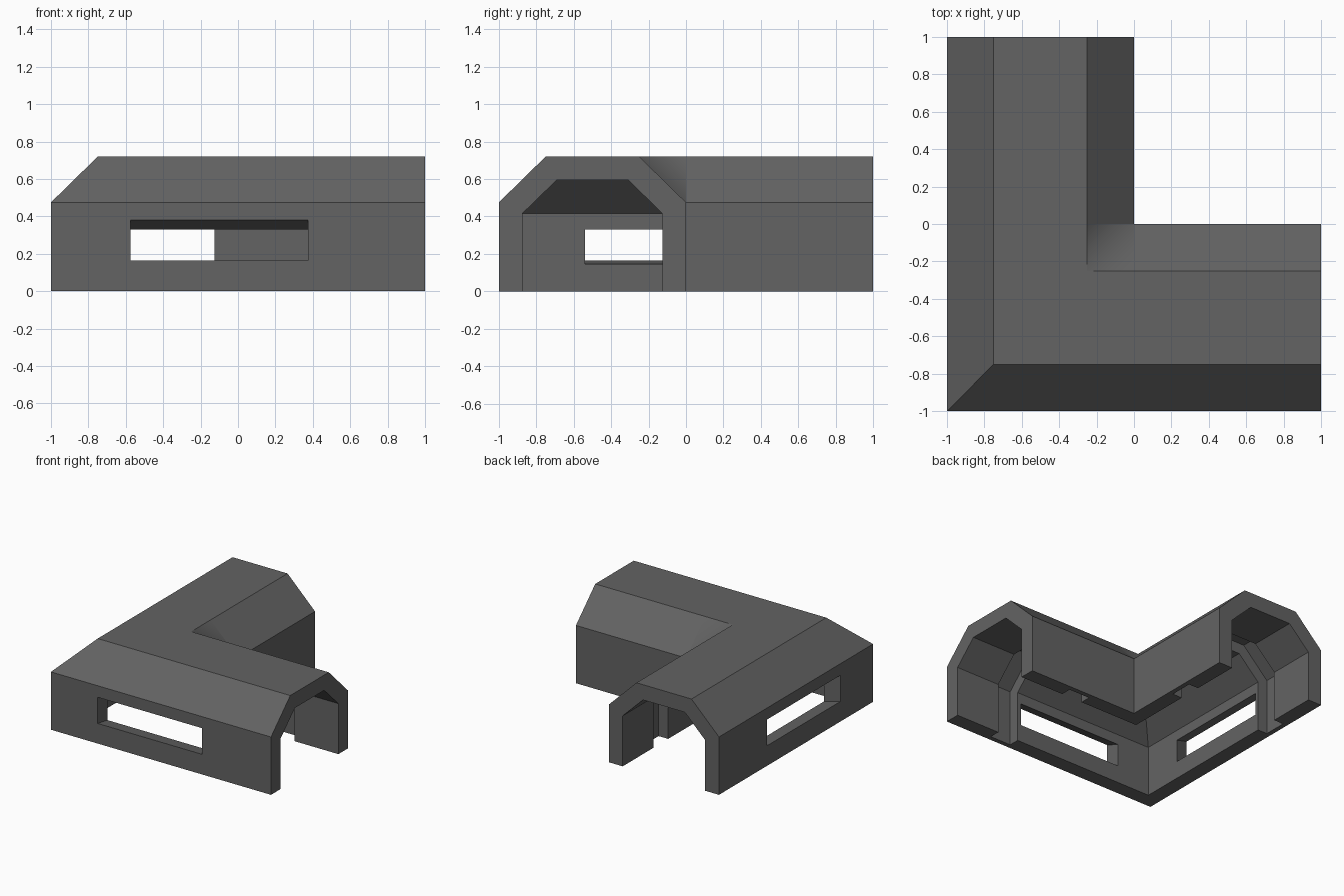
import bpy, bmesh

if "Cube" in bpy.data.objects:
    bpy.data.objects.remove(bpy.data.objects["Cube"])

grey = bpy.data.materials.new("dark_grey")
grey.diffuse_color = (0.125, 0.125, 0.125, 1)
grey.use_nodes = True
grey.node_tree.nodes["Principled BSDF"].inputs["Base Color"].default_value = grey.diffuse_color

# Cross-section (u across the corridor, z up): outer arch, thick inner arch, recessed inner arch
OUTER = [(-1, 0), (-1, .475), (-.75, .72), (-.25, .72), (0, .475), (0, 0)]
THICK = [(-.125, 0), (-.125, .415), (-.31, .595), (-.69, .595), (-.875, .415), (-.875, 0)]
THIN = [(-.038, 0), (-.038, .46), (-.265, .683), (-.735, .683), (-.962, .46), (-.962, 0)]


def ring(inner):
    # the recess base points stay in every ring so all rings match
    return OUTER + [THIN[0]] + inner + [THIN[-1]]


# Stations along one arm, from the open end to the corner (None = mitre)
arm = [(1, THICK), (.6, THICK), (.6, THIN), (.41, THIN), (.41, THICK), (0, THICK)]
rings = [[(t, u, z) for u, z in ring(p)] for t, p in arm]
rings.append([(u, u, z) for u, z in ring(THICK)])
rings += [[(y, x, z) for x, y, z in r] for r in reversed(rings[:-1])]

# Corner corridor shell
bm = bmesh.new()
vr = [[bm.verts.new(c) for c in r] for r in rings]
n = len(vr[0])
for a, b in zip(vr, vr[1:]):
    for i in range(n):
        j = (i + 1) % n
        bm.faces.new((a[i], a[j], b[j], b[i]))
bm.faces.new(vr[0])
bm.faces.new(vr[-1])
bmesh.ops.remove_doubles(bm, verts=bm.verts, dist=1e-4)
bmesh.ops.recalc_face_normals(bm, faces=bm.faces)
# Soft shading only in the roof valley at the inside corner
for f in bm.faces:
    inside = all(-.26 < v.co.x < .01 and -.26 < v.co.y < .01 and v.co.z > .47 for v in f.verts)
    f.smooth = inside and .3 < f.normal.z < .95
mesh = bpy.data.meshes.new("corner_corridor")
bm.to_mesh(mesh)
bm.free()
mesh.materials.append(grey)
shell = bpy.data.objects.new("corner_corridor", mesh)
bpy.context.collection.objects.link(shell)


def window_cutter(name, out, inn, swap):
    """Tapered slot; out/inn = (a0, a1, z0, z1) on the outer and inner wall faces."""
    bm = bmesh.new()
    loops = []
    for k in (-.5, 1.5):                      # run past both wall faces
        a0, a1, z0, z1 = [o + (i - o) * k for o, i in zip(out, inn)]
        d = -1 + .125 * k
        pts = [(a0, d, z0), (a1, d, z0), (a1, d, z1), (a0, d, z1)]
        loops.append([bm.verts.new((y, x, z) if swap else (x, y, z)) for x, y, z in pts])
    p, q = loops
    bm.faces.new(p)
    bm.faces.new(q)
    for i in range(4):
        j = (i + 1) % 4
        bm.faces.new((p[i], p[j], q[j], q[i]))
    bmesh.ops.recalc_face_normals(bm, faces=bm.faces)
    me = bpy.data.meshes.new(name)
    bm.to_mesh(me)
    bm.free()
    me.materials.append(grey)
    ob = bpy.data.objects.new(name, me)
    bpy.context.collection.objects.link(ob)
    ob.hide_render = True
    return ob


# Slot windows in the two outer walls
cutters = [
    window_cutter("front_window_cutter", (-.575, .375, .165, .38), (-.575, .375, .145, .33), False),
    window_cutter("left_window_cutter", (-.575, .375, .165, .38), (-.54, .38, .145, .33), True),
]
bpy.context.view_layer.objects.active = shell
for c in cutters:
    m = shell.modifiers.new(c.name, 'BOOLEAN')
    m.operation = 'DIFFERENCE'
    m.solver = 'EXACT'
    m.object = c
    bpy.ops.object.modifier_apply(modifier=m.name)
for c in cutters:
    bpy.data.objects.remove(c)
